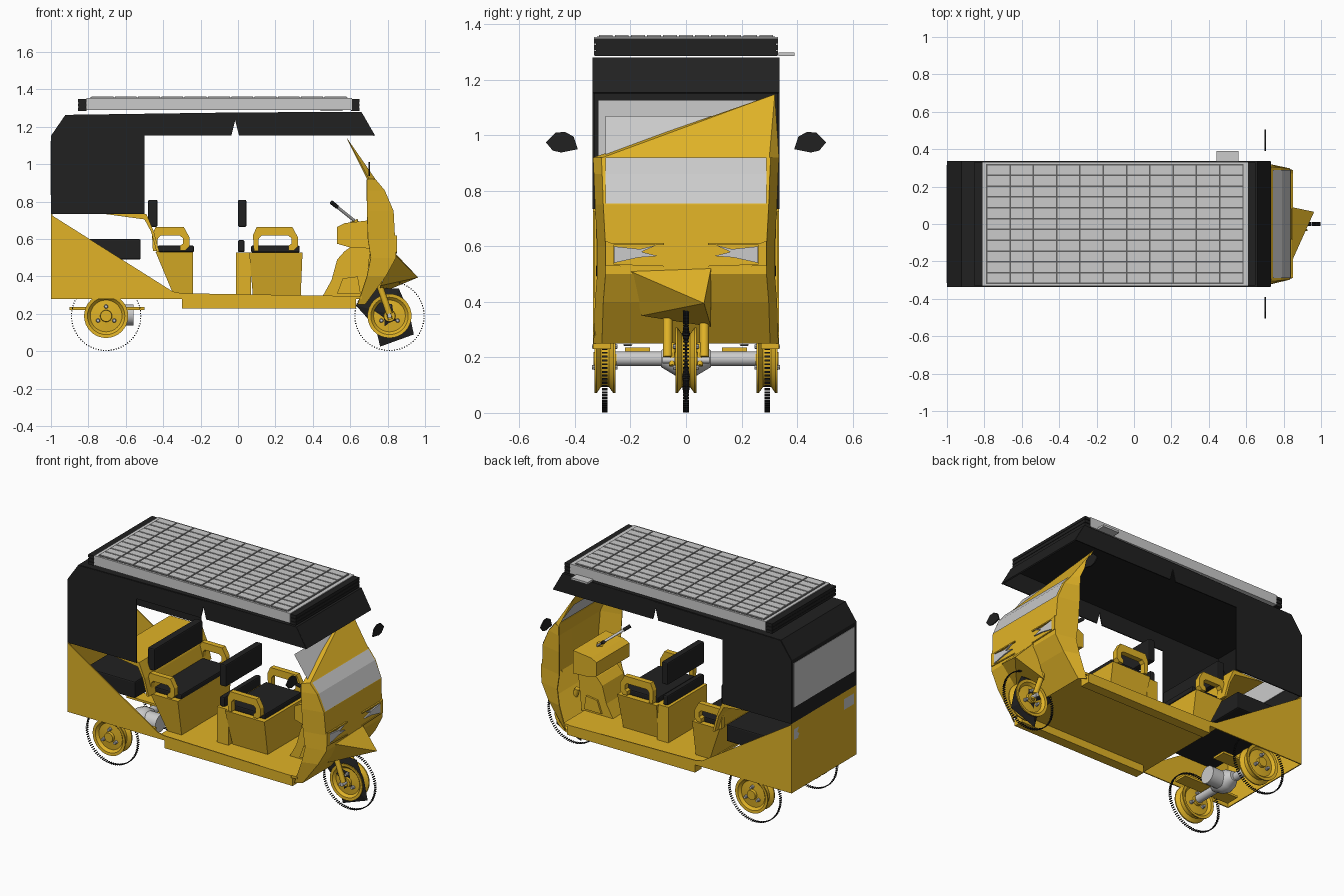
import bpy, math
from mathutils import Matrix, Vector

if "Cube" in bpy.data.objects:
    bpy.data.objects.remove(bpy.data.objects["Cube"])

def mat(name, c):
    m = bpy.data.materials.new(name)
    m.diffuse_color = (*c, 1)
    m.use_nodes = True
    m.node_tree.nodes["Principled BSDF"].inputs["Base Color"].default_value = m.diffuse_color
    return m
YEL = mat("yellow_paint", (0.75, 0.45, 0.02))
BLK = mat("black_vinyl", (0.015, 0.015, 0.015))
GAP = mat("panel_gap", (0.12, 0.12, 0.12))
rounds = []

def mesh(name, verts, faces, m=None):
    me = bpy.data.meshes.new(name)
    me.from_pydata([tuple(v) for v in verts], [], faces)
    ob = bpy.data.objects.new(name, me)
    bpy.context.collection.objects.link(ob)
    if m: me.materials.append(m)
    return ob

def prism(name, pts, a, b, m=None, axis='y'):
    """Extrude an (x,z) profile along y, or a (y,z) profile along x."""
    f = (lambda p, t: (p[0], t, p[1])) if axis == 'y' else (lambda p, t: (t, p[0], p[1]))
    n = len(pts)
    v = [f(p, a) for p in pts] + [f(p, b) for p in pts]
    return mesh(name, v, [tuple(range(n))[::-1], tuple(range(n, 2 * n))] +
                [(i, (i + 1) % n, n + (i + 1) % n, n + i) for i in range(n)], m)

BOXF = [(0, 1, 3, 2), (4, 6, 7, 5), (0, 4, 5, 1), (2, 3, 7, 6), (0, 2, 6, 4), (1, 5, 7, 3)]
def boxes(name, spans, m=None):
    """One object from (x0,x1,y0,y1,z0,z1) blocks."""
    v, f = [], []
    for s in spans:
        o = len(v)
        v += [(s[i], s[2 + j], s[4 + k]) for i in (0, 1) for j in (0, 1) for k in (0, 1)]
        f += [tuple(o + q for q in w) for w in BOXF]
    return mesh(name, v, f, m)

def lathe(name, prof, loc, axis=(0, 1, 0), m=None, n=32):
    """Spin (radius, along) points about an axis."""
    R = Vector((0, 0, 1)).rotation_difference(Vector(axis)).to_matrix()
    v = [R @ Vector((r * math.cos(6.28318 * i / n), r * math.sin(6.28318 * i / n), h)) + Vector(loc)
         for r, h in prof for i in range(n)]
    f = [(k * n + i, k * n + (i + 1) % n, (k + 1) * n + (i + 1) % n, (k + 1) * n + i)
         for k in range(len(prof) - 1) for i in range(n)]
    f += [tuple(range(n))[::-1], tuple(range((len(prof) - 1) * n, len(prof) * n))]
    ob = mesh(name, v, f, m)
    rounds.append(ob)
    return ob

def rod(name, a, b, r, m=None, n=16):
    d = Vector(b) - Vector(a)
    return lathe(name, [(r, 0), (r, d.length)], a, d.normalized(), m, n)

# floor, side rails
boxes("floor", [(-.35, .66, -.33, .33, .28, .295)], YEL)
for s in (-1, 1):
    boxes("sill_rail", [(-.3, .63, min(s * .27, s * .335), max(s * .27, s * .335), .23, .28)], YEL)
    # rear quarter panel
    prism("rear_side_panel", [(-1, .28), (-1, .73), (-.35, .32), (-.3, .31), (.62, .295), (.62, .28)],
          s * .328, s * .335, YEL)
boxes("tail_panel", [(-1, -.993, -.335, .335, .28, .735)], YEL)
boxes("tail_lights", [(-1.0, -.999, y - .05, y + .05, .62, .69) for y in (-.26, .26)])

# canopy: side skirts, roof strip, rear face, front peak
skirt = [(-1, .735), (-1, 1.15), (-.92, 1.262), (-.02, 1.272), (-.01, 1.24), (0, 1.275), (.66, 1.28),
         (.73, 1.155), (.005, 1.155), (-.015, 1.235), (-.035, 1.155), (-.5, 1.155), (-.5, .735)]
skirt = skirt[:3] + [(-.02, 1.272)] + skirt[5:]
for s in (-1, 1):
    prism("canopy_side", skirt, s * .33, s * .337, BLK)
roof = [(-.99, .735), (-.99, 1.15), (-.92, 1.255), (0, 1.268), (.655, 1.272), (.725, 1.15)]
outer = [(.732, 1.155), (.66, 1.28), (0, 1.277), (-.923, 1.264), (-1, 1.152), (-1, .735)]
prism("canopy_roof", roof + outer, -.334, .334, BLK)
boxes("rear_window", [(-1.002, -.985, -.315, .315, .835, 1.125)])

# solar roof: frame, cells, end caps, junction box
boxes("solar_frame", [(-.81, .61, -.332, .332, 1.29, 1.354)])
boxes("solar_backing", [(-.79, .585, -.32, .32, 1.35, 1.356)], GAP)
nx, ny = 11, 11
dx, dy = 1.37 / nx, .636 / ny
boxes("solar_cells", [(-.787 + i * dx + .004, -.787 + (i + 1) * dx - .004,
                       -.318 + j * dy + .004, -.318 + (j + 1) * dy - .004, 1.354, 1.361)
                      for i in range(nx) for j in range(ny)])
boxes("roof_end_caps", [(x, x + .045, -.33, .33, z, z + .018) for x in (-.855, .605)
                        for z in (1.285, 1.308, 1.331)] +
      [(x, x + .04, -.325, .325, 1.285, 1.345) for x in (-.853, .607)], BLK)
boxes("junction_box", [(.44, .56, .333, .39, 1.285, 1.298)])

# front shell: rows of (z, edge x, front x, half width)
rows = [(.92, .69, .735, .335), (.86, .69, .785, .332), (.75, .69, .832, .328), (.6, .695, .84, .32),
        (.5, .71, .845, .32), (.4, .69, .79, .328), (.25, .64, .68, .333)]
v = []
for z, xe, xf, w in rows:
    v += [(xe, -w, z), (xf, -w + .03, z), (xf, 0, z), (xf, w - .03, z), (xe, w, z)]
f = [(r * 5 + c, (r + 1) * 5 + c, (r + 1) * 5 + c + 1, r * 5 + c + 1) for r in range(6) for c in range(4)]
shell = mesh("front_shell", v, f, YEL)
so = shell.modifiers.new("thickness", 'SOLIDIFY')
so.thickness = .006
# corner pillar sheet beside the windscreen
pil = mesh("windscreen_pillar", [(.70, -.335, .92), (.735, -.3, .92), (.735, .3, .92), (.69, .335, .92),
                                 (.577, .32, 1.148)], [(1, 2, 4), (0, 1, 4), (2, 3, 4)], YEL)
# windscreen panes
mesh("lower_windscreen", [(.836, -.29, .755), (.836, .29, .755), (.79, .29, .86), (.79, -.29, .86),
                          (.742, .29, .92), (.742, -.29, .92)], [(0, 1, 2, 3), (3, 2, 4, 5)])
mesh("upper_windscreen", [(.715, -.29, .92), (.715, .29, .92), (.61, .29, 1.07), (.61, -.29, 1.07)],
     [(0, 1, 2, 3)])
# beak over the front wheel
mesh("front_beak", [(.844, .09, .52), (.844, -.2, .51), (.963, .065, .395), (.76, -.16, .35), (.76, .09, .31)],
     [(0, 1, 2), (1, 3, 2), (3, 4, 2), (4, 0, 2)], YEL)
# headlights and their brow frames
lamp = [(.26, .6), (.165, .59), (.105, .605), (.16, .58), (.1, .565), (.17, .56), (.26, .54)]
brow = [(.27, .612), (.08, .612), (.08, .604), (.262, .604), (.262, .536), (.08, .53), (.08, .523), (.29, .53), (.29, .62)]
for s in (-1, 1):
    prism("headlight", [(s * y, z) for y, z in lamp], .838, .85, None, 'x')
    prism("headlight_frame", [(s * y, z) for y, z in brow], .838, .849, YEL, 'x')
    # wing mirror
    mir = [(.39, .95), (.405, .995), (.435, 1.012), (.47, 1.01), (.505, .975), (.48, .945), (.45, .938)]
    prism("mirror", [(s * y, z) for y, z in mir], .698, .706, BLK, 'x')
    # handlebar and grip
    rod("handlebar", (.62, s * .03, .70), (.52, s * .12, .78), .008)
    rod("handle_grip", (.53, s * .11, .772), (.50, s * .138, .796), .011, BLK)

# dashboard and leg console
prism("dashboard", [(.53, .575), (.53, .665), (.57, .685), (.70, .70), (.70, .55), (.6, .555)], -.17, .17, YEL)
prism("leg_console", [(.45, .29), (.5, .38), (.53, .49), (.57, .535), (.62, .57), (.71, .57), (.68, .29)], -.11, .11, YEL)
for s in (-1, 1):
    prism("console_cover", [(.53, .31), (.56, .39), (.64, .4), (.655, .31)], s * .105, s * .122, YEL)

def frustum(name, x0, x1, y, z1, bx0, bx1, by, z0, m):
    v = [(bx0, -by, z0), (bx0, -by, z0), (0, 0, 0)]
    v = [(bx0, -by, z0), (bx1, -by, z0), (bx1, by, z0), (bx0, by, z0),
         (x0, -y, z1), (x1, -y, z1), (x1, y, z1), (x0, y, z1)]
    return mesh(name, v, [(3, 2, 1, 0), (4, 5, 6, 7)] + [(i, (i + 1) % 4, 4 + (i + 1) % 4, 4 + i) for i in range(4)], m)

def armrest(x0, x1, y):
    prof = [(x0, .62), (x0 + .02, .665), (x1 - .03, .665), (x1, .61), (x1, .56), (x1 - .02, .54), (x1 - .05, .54),
            (x1 - .05, .565), (x1 - .035, .575), (x1 - .035, .605), (x1 - .05, .618), (x0 + .045, .618),
            (x0 + .03, .6), (x0 + .03, .535), (x0 + .005, .535)]
    for s in (-1, 1):
        prism("armrest", prof, s * y, s * (y + .035), YEL)

def cushion(name, *s):
    ob = boxes(name, [s], BLK)
    b = ob.modifiers.new("soft", 'BEVEL')
    b.width, b.segments = .008, 2

# driver seat
boxes("driver_seat_post", [(-.012, .07, -.2, .2, .28, .528)], YEL)
frustum("driver_seat_base", .06, .345, .22, .528, .08, .335, .17, .29, YEL)
cushion("driver_cushion", .07, .33, -.19, .19, .528, .565)
cushion("driver_backrest", 0, .045, -.19, .19, .665, .81)
cushion("driver_back_pad", 0, .035, -.19, .19, .53, .595)
armrest(.08, .32, .19)

# passenger seat
frustum("passenger_seat_base", -.44, -.24, .28, .53, -.34, -.24, .24, .29, YEL)
cushion("passenger_cushion", -.43, -.235, -.25, .25, .53, .565)
cushion("passenger_backrest", -.48, -.43, -.25, .25, .665, .81)
armrest(-.46, -.26, .25)
prism("seat_back_shelf", [(-.72, .735), (-.49, .735), (-.45, .64), (-.42, .53), (-.435, .53), (-.465, .64), (-.50, .705)],
      -.325, .325, YEL)
cushion("rear_bench", -.88, -.52, -.325, .325, .49, .6)

# wheels: dished rim, nuts, ring of tread knobs
rim = [(.03, -.042), (.032, -.025), (.085, -.02), (.1, -.036), (.118, -.038), (.118, -.03), (.095, -.014),
       (.095, .014), (.118, .03), (.118, .038), (.1, .036), (.085, .02), (.032, .025), (.03, .042)]
def wheel(x, y, z):
    lathe("wheel_rim", rim, (x, y, z), m=YEL)
    for k in range(3):
        a = math.radians(90 + 120 * k)
        for s in (-1, 1):
            lathe("wheel_nut", [(.012, -.014), (.008, .014)], (x + .05 * math.cos(a), y + s * .032, z + .05 * math.sin(a)),
                  (0, s, 0), n=10)
    v, f = [], []
    for k in range(84):
        R = Matrix.Rotation(6.28318 * k / 84, 3, 'Y')
        o = len(v)
        v += [R @ Vector((i, j, q)) + Vector((x, y, z)) for i in (-.003, .003) for j in (-.01, .01) for q in (.182, .188)]
        f += [tuple(o + q for q in w) for w in BOXF]
    mesh("tyre_tread", v, f, BLK)
for x, y in ((-.705, -.292), (-.705, .292), (.81, 0)):
    wheel(x, y, .189)

# front tyre remnant and fork
hull = [(.63, .245), (.70, .34), (.86, .335), (.915, .21), (.94, .09), (.76, .025), (.735, .13)]
mesh("front_tyre_block", [(x, 0, z) for x, z in hull] + [(.80, -.036, .2), (.80, .036, .2)],
     [(i, (i + 1) % 7, 7) for i in range(7)] + [((i + 1) % 7, i, 8) for i in range(7)], BLK)
for s in (-1, 1):
    rod("fork_leg", (.74, s * .066, .40), (.81, s * .066, .20), .017, YEL)
    rod("fork_lower", (.79, s * .05, .25), (.815, s * .05, .17), .012, YEL)
rod("front_axle", (.81, -.085, .19), (.81, .085, .19), .012)
rod("steering_column", (.62, 0, .70), (.75, 0, .38), .02, YEL)

# rear axle, differential, motor, springs
rod("rear_axle", (-.705, -.27, .195), (-.705, .27, .195), .026)
lathe("differential", [(.03, -.09), (.06, -.04), (.07, 0), (.06, .04), (.03, .09)], (-.69, 0, .195))
rod("motor", (-.69, 0, .195), (-.56, 0, .195), .056)
for s in (-1, 1):
    boxes("leaf_spring", [(-.9, -.5, min(s * .13, s * .22), max(s * .13, s * .22), .222, .236)], YEL)
    for k in range(4):
        lathe("coil_spring", [(.012, -.004), (.018, 0), (.012, .004)], (-.705, s * .21, .245 + .014 * k), (0, 0, 1), n=14)

# smooth shading on turned parts only
bpy.ops.object.select_all(action='DESELECT')
for ob in rounds:
    ob.select_set(True)
bpy.context.view_layer.objects.active = rounds[0]
bpy.ops.object.shade_smooth_by_angle(angle=math.radians(35))
